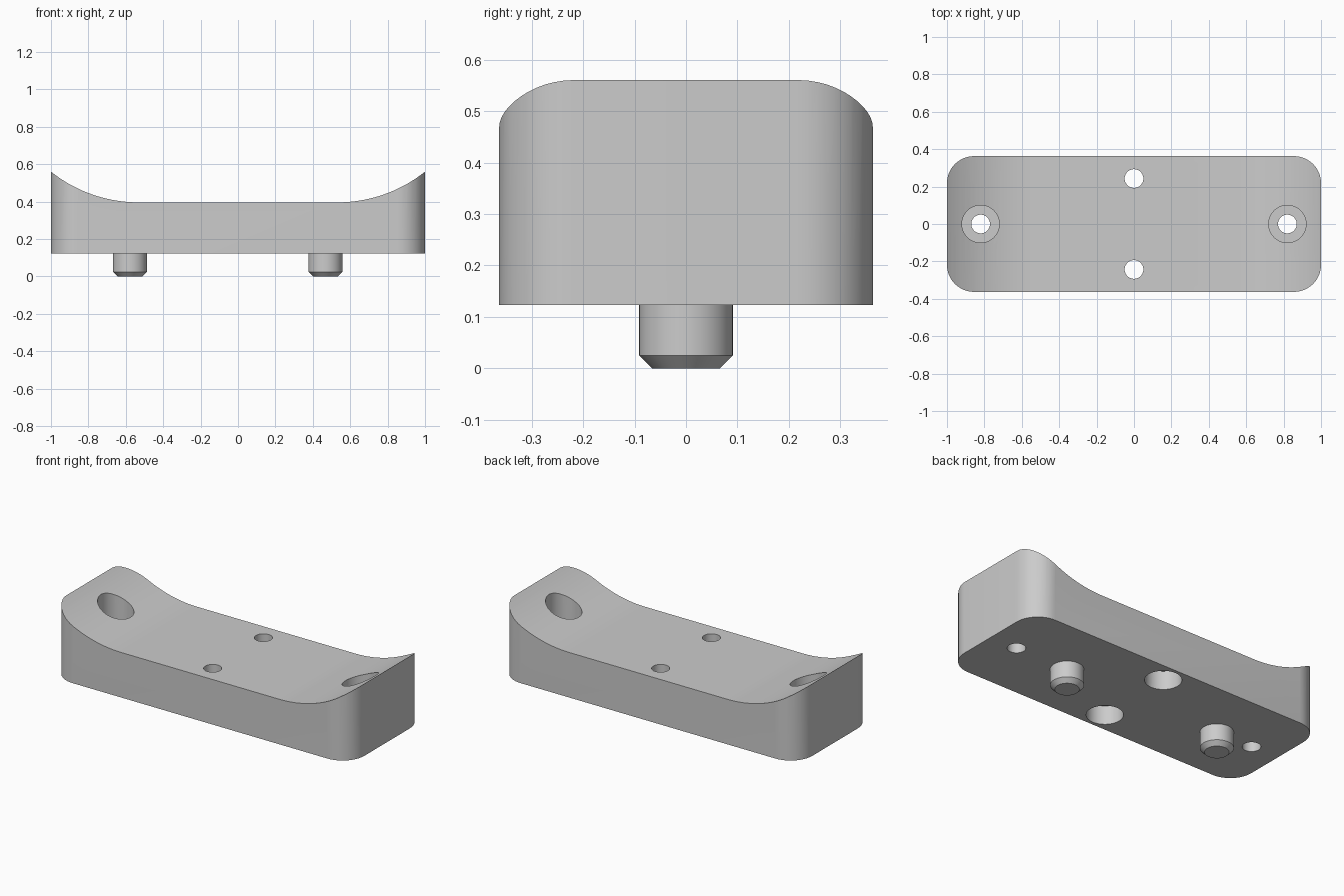
import bpy, bmesh, math
from mathutils import Matrix

cube = bpy.data.objects.get("Cube")
if cube:
    bpy.data.objects.remove(cube)

LENGTH, WIDTH, CORNER = 2.0, 0.726, 0.145
BASE, FLAT, FLAT_HALF, SWEEP = 0.123, 0.396, 0.53, 0.755
BORE, HOLE, BORE_DEPTH = 0.1, 0.05, 0.112

grey = bpy.data.materials.new("light grey")
grey.use_nodes = True
grey.diffuse_color = (0.6, 0.6, 0.6, 1)
grey.node_tree.nodes["Principled BSDF"].inputs["Base Color"].default_value = (0.6, 0.6, 0.6, 1)


def make_object(name, bm):
    bmesh.ops.recalc_face_normals(bm, faces=bm.faces)
    mesh = bpy.data.meshes.new(name)
    bm.to_mesh(mesh)
    bm.free()
    mesh.materials.append(grey)
    obj = bpy.data.objects.new(name, mesh)
    bpy.context.collection.objects.link(obj)
    return obj


def prism(name, points, offset):
    """Extrude a closed outline along the offset."""
    bm = bmesh.new()
    face = bm.faces.new([bm.verts.new(p) for p in points])
    result = bmesh.ops.extrude_face_region(bm, geom=[face])
    verts = [v for v in result["geom"] if isinstance(v, bmesh.types.BMVert)]
    bmesh.ops.translate(bm, verts=verts, vec=offset)
    return make_object(name, bm)


def lathe(name, x, y, rings, sides=48):
    """Stack circles of (radius, height) into a capped turned solid."""
    bm = bmesh.new()
    loops = []
    for radius, z in rings:
        place = Matrix.Translation((x, y, z))
        loops.append(bmesh.ops.create_circle(bm, segments=sides, radius=radius, matrix=place)["verts"])
    for low, high in zip(loops, loops[1:]):
        for i in range(sides):
            j = (i + 1) % sides
            bm.faces.new((low[i], low[j], high[j], high[i]))
    bm.faces.new(loops[0])
    bm.faces.new(loops[-1])
    return make_object(name, bm)


def select_only(obj):
    bpy.ops.object.select_all(action="DESELECT")
    obj.select_set(True)
    bpy.context.view_layer.objects.active = obj


def cut(target, cutter):
    cutter.hide_render = True
    mod = target.modifiers.new("cut", "BOOLEAN")
    mod.operation, mod.solver, mod.object = "DIFFERENCE", "EXACT", cutter
    select_only(target)
    bpy.ops.object.modifier_apply(modifier=mod.name)
    bpy.data.objects.remove(cutter)


# Block with rounded vertical corners
outline = []
for quarter, (sx, sy) in enumerate([(1, 1), (-1, 1), (-1, -1), (1, -1)]):
    for i in range(13):
        a = math.radians(90 * (quarter + i / 12))
        outline.append((sx * (LENGTH / 2 - CORNER) + CORNER * math.cos(a),
                        sy * (WIDTH / 2 - CORNER) + CORNER * math.sin(a), BASE))
body = prism("saddle_body", outline, (0, 0, 0.6))

# Saddle top: flat middle that sweeps up at both ends
steps, reach = 20, math.asin((1.04 - FLAT_HALF) / SWEEP)
arc = [(FLAT_HALF + SWEEP * math.sin(reach * i / steps),
        FLAT + SWEEP * (1 - math.cos(reach * i / steps))) for i in range(steps + 1)]
right = [(x, -0.5, z) for x, z in arc]
left = [(-x, -0.5, z) for x, z in reversed(arc)]
trough = left + right + [(1.04, -0.5, 1), (-1.04, -0.5, 1)]
cut(body, prism("trough_cutter", trough, (0, 1, 0)))

# End holes are counterbored from above, middle holes from below
floor = BASE + BORE_DEPTH
for side in (-1, 1):
    cut(body, lathe("end_hole_cutter", side * 0.82, 0,
                    [(HOLE, 0), (HOLE, floor), (BORE, floor), (BORE, 1)]))
    cut(body, lathe("middle_hole_cutter", 0, side * 0.243,
                    [(BORE, 0), (BORE, floor), (HOLE, floor), (HOLE, 1)]))

# Chamfered locating pegs under the block
parts = [body]
for name, x in (("right_peg", -0.578), ("left_peg", 0.467)):
    parts.append(lathe(name, x, 0, [(0.066, 0), (0.091, 0.025), (0.091, BASE + 0.005)]))

for part in parts:
    select_only(part)
    bpy.ops.object.shade_smooth_by_angle(angle=math.radians(25))
